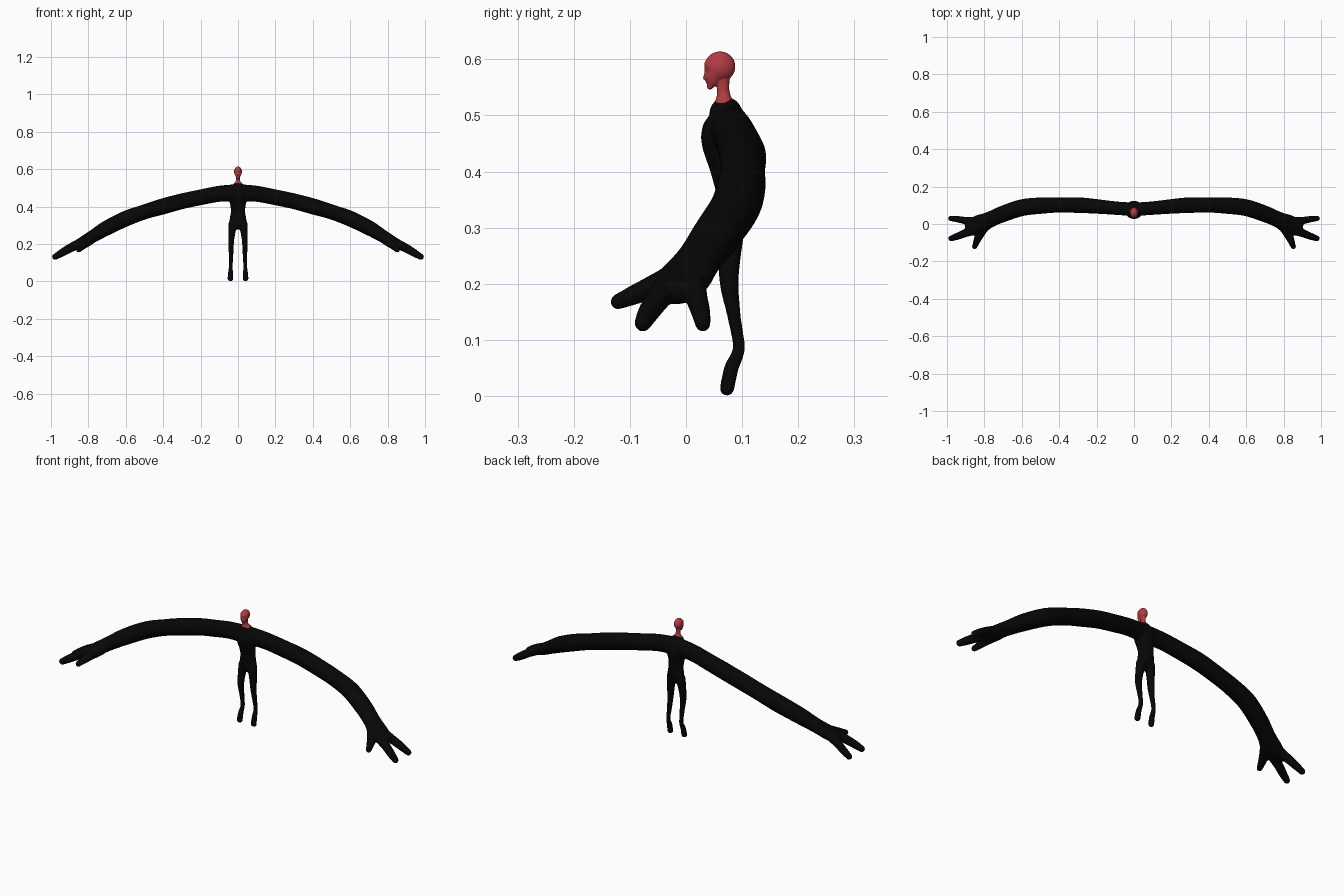
import bpy, bmesh, math
from mathutils import Vector

cube = bpy.data.objects.get("Cube")
if cube:
    bpy.data.objects.remove(cube, do_unlink=True)


def material(name, rgb):
    m = bpy.data.materials.new(name)
    m.use_nodes = True
    m.diffuse_color = (*rgb, 1)
    bsdf = m.node_tree.nodes["Principled BSDF"]
    bsdf.inputs["Base Color"].default_value = (*rgb, 1)
    bsdf.inputs["Roughness"].default_value = 0.8
    return m


BLACK = material("black cloth", (0.002, 0.002, 0.002))
RED = material("red skin", (0.45, 0.046, 0.054))


def spline(keys, steps):
    """Catmull-Rom through keys of any length."""
    out = []
    for i in range(len(keys) - 1):
        quad = [keys[max(i - 1, 0)], keys[i], keys[i + 1], keys[min(i + 2, len(keys) - 1)]]
        for k in range(steps):
            t = k / steps
            out.append([b + 0.5 * t * (c - a + t * (2 * a - 5 * b + 4 * c - d + t * (3 * (b - c) + d - a)))
                        for a, b, c, d in zip(*quad)])
    return out + [list(keys[-1])]


def tube(bm, keys, ref, sides=20, steps=6):
    """Round-ended elliptical tube; keys are x, y, z, half width, half depth."""
    rows = spline(keys, steps)
    pts = [Vector(r[:3]) for r in rows]
    rings = []

    def ring(c, t, w, d):
        side = t.cross(Vector(ref)).normalized()
        up = side.cross(t)
        angles = [2 * math.pi * k / sides for k in range(sides)]
        rings.append([bm.verts.new(c + side * w * math.cos(a) + up * d * math.sin(a)) for a in angles])

    last = len(rows) - 1
    for i, row in enumerate(rows):
        t = (pts[min(i + 1, last)] - pts[max(i - 1, 0)]).normalized()
        w, d = row[3:]
        r = min(w, d)
        caps = [math.radians(a) for a in (80, 60, 40, 20)]
        if i == 0:
            for a in caps:
                ring(pts[i] - t * r * math.sin(a), t, w * math.cos(a), d * math.cos(a))
        ring(pts[i], t, w, d)
        if i == last:
            for a in reversed(caps):
                ring(pts[i] + t * r * math.sin(a), t, w * math.cos(a), d * math.cos(a))
    faces = [bm.faces.new((a[k], a[(k + 1) % sides], b[(k + 1) % sides], b[k]))
             for a, b in zip(rings, rings[1:]) for k in range(sides)]
    faces += [bm.faces.new(rings[0]), bm.faces.new(rings[-1])]
    bmesh.ops.recalc_face_normals(bm, faces=faces)


def finish(bm, name, mat, voxel, smooth):
    mesh = bpy.data.meshes.new(name)
    bm.to_mesh(mesh)
    bm.free()
    obj = bpy.data.objects.new(name, mesh)
    bpy.context.collection.objects.link(obj)
    mesh.materials.append(mat)
    # Fuse the overlapping parts into one skin
    rm = obj.modifiers.new("fuse", "REMESH")
    rm.mode = "VOXEL"
    rm.voxel_size = voxel
    rm.use_smooth_shade = True
    sm = obj.modifiers.new("soften", "SMOOTH")
    sm.factor = 0.5
    sm.iterations = smooth
    return obj


UP, BACK = (0, 0, 1), (0, 1, 0)

# Torso
body = bmesh.new()
tube(body, [(0, .08, .30, .036, .022), (0, .084, .33, .045, .028), (0, .084, .365, .039, .031),
            (0, .08, .40, .040, .036), (0, .076, .45, .050, .048), (0, .073, .485, .044, .044),
            (0, .071, .503, .032, .030)], BACK)

for s in (-1, 1):
    # Long drooping arm, ending in a flat palm
    arm = [(0, .078, .473, .036, .047), (.1, .085, .468, .036, .043), (.2, .094, .449, .039, .042),
           (.3, .101, .428, .042, .042), (.4, .101, .401, .040, .043), (.5, .098, .371, .044, .040),
           (.6, .087, .335, .045, .042), (.7, .054, .286, .044, .040), (.77, .024, .244, .043, .034),
           (.83, -.004, .208, .052, .030), (.88, -.018, .187, .042, .024)]
    # Two fingers and a thumb
    outer_finger = [(.84, .010, .208, .026, .024), (.90, .018, .178, .020, .022),
                    (.945, .026, .151, .017, .020), (.980, .030, .130, .014, .016)]
    front_finger = [(.85, -.03, .198, .028, .024), (.90, -.048, .175, .022, .022),
                    (.945, -.066, .150, .019, .020), (.978, -.077, .130, .015, .016)]
    thumb = [(.80, -.01, .215, .030, .026), (.822, -.05, .198, .025, .022),
             (.839, -.088, .182, .019, .018), (.852, -.121, .168, .014, .014)]
    for part in (arm, outer_finger, front_finger, thumb):
        tube(body, [(s * x, y, z, w, d) for x, y, z, w, d in part], UP)
    # Thin leg with the foot hanging down
    leg = [(.026, .083, .31, .024, .024), (.034, .078, .25, .018, .020), (.037, .077, .20, .015, .017),
           (.037, .086, .14, .012, .012), (.038, .094, .085, .010, .011),
           (.040, .081, .05, .013, .013), (.041, .073, .013, .015, .013)]
    tube(body, [(s * x, y, z, w, d) for x, y, z, w, d in leg], BACK)
finish(body, "body_with_arms_and_legs", BLACK, .0045, 3)

# Head: skull, jaw and nose, with the neck flaring into the shoulders
head = bmesh.new()
tube(head, [(0, .069, .510, .028, .024), (0, .068, .523, .023, .018), (0, .067, .535, .013, .0125),
            (0, .066, .55, .011, .011), (0, .066, .575, .012, .013)], BACK)
skull = bmesh.ops.create_uvsphere(head, u_segments=32, v_segments=20, radius=1)["verts"]
for v in skull:
    v.co = Vector((v.co.x * .021, .0605 + v.co.y * .0275, .587 + v.co.z * .027))
tube(head, [(0, .043, .552, .007, .006), (0, .046, .560, .012, .013), (0, .049, .572, .0165, .018),
            (0, .053, .588, .019, .021)], BACK)
tube(head, [(0, .034, .567, .004, .004), (0, .037, .582, .003, .004)], BACK, 10, 3)
# Sunken eye sockets
for v in head.verts:
    for s in (-1, 1):
        reach = (v.co - Vector((s * .009, .036, .578))).length / .007
        v.co.y += .004 * math.exp(-reach * reach)
finish(head, "head_and_neck", RED, .0016, 3)
